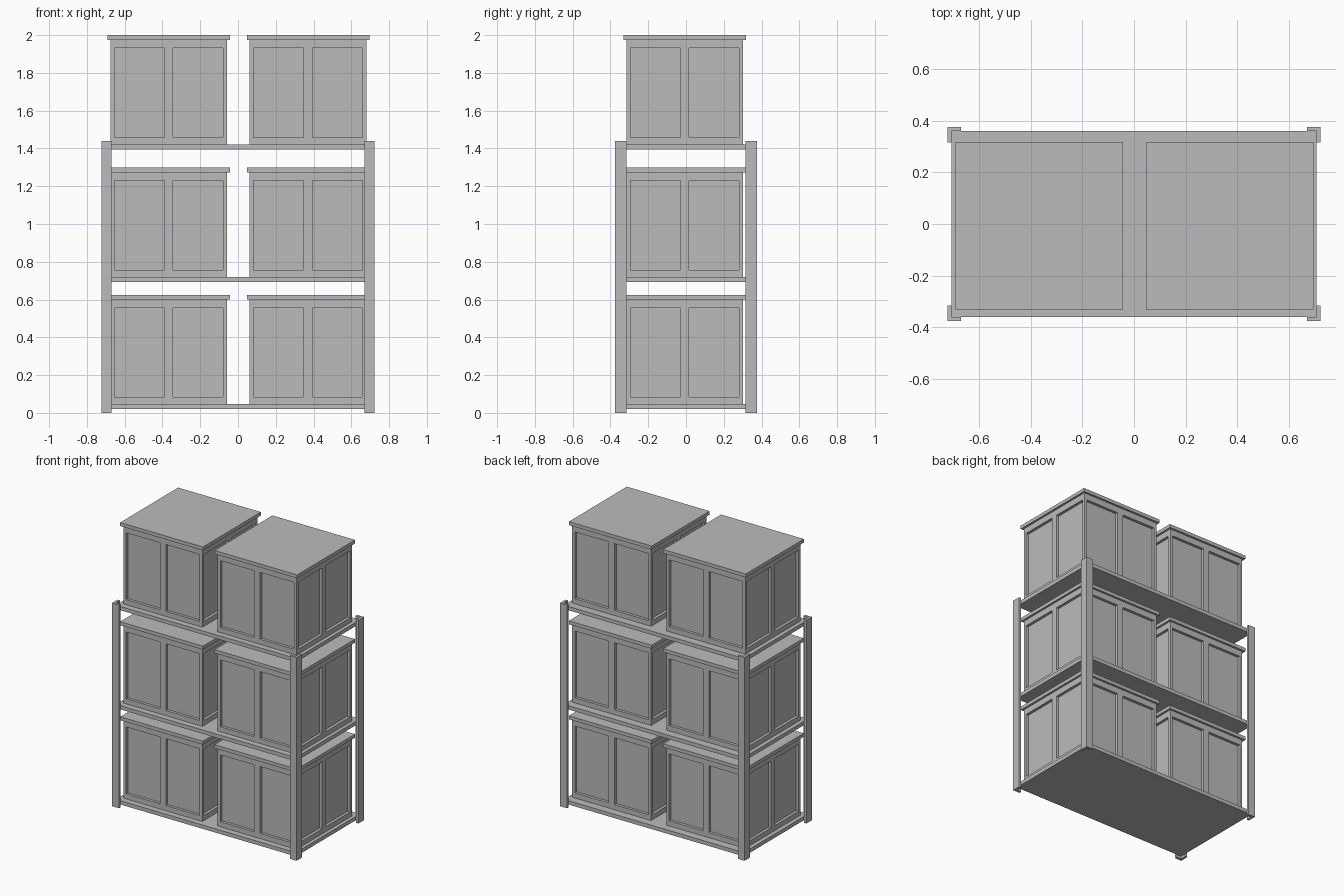
import bpy
import bmesh
from mathutils import Matrix, Vector

cube = bpy.data.objects.get("Cube")
if cube:
    bpy.data.objects.remove(cube, do_unlink=True)

grey = bpy.data.materials.new("warehouse grey")
grey.use_nodes = True
colour = (0.5, 0.5, 0.5, 1)
grey.diffuse_color = colour
grey.node_tree.nodes["Principled BSDF"].inputs["Base Color"].default_value = colour


def box(bm, low, high):
    low, high = Vector(low), Vector(high)
    place = Matrix.Translation((low + high) / 2) @ Matrix.Diagonal((high - low).to_4d())
    place[3][3] = 1
    return bmesh.ops.create_cube(bm, size=1, matrix=place)["verts"]


def finish(bm, name):
    bmesh.ops.recalc_face_normals(bm, faces=bm.faces)
    mesh = bpy.data.meshes.new(name)
    bm.to_mesh(mesh)
    bm.free()
    mesh.materials.append(grey)
    obj = bpy.data.objects.new(name, mesh)
    bpy.context.collection.objects.link(obj)
    return obj


# Rack dimensions
POST_X, POST_Y, POST_TOP = 0.722, 0.376, 1.44
ARM_X, ARM_Y, THICK = 0.053, 0.06, 0.017
SHELF_TOPS = (0.047, 0.72, 1.422)

# Crate dimensions
HALF, LID_HALF = 0.309, 0.324
BODY_HEIGHT, LID_TOP = 0.553, 0.578
PANEL_LOW, PANEL_HIGH = 0.036, 0.509
EDGE, MIDDLE, RECESS = 0.021, 0.023, 0.02


# Corner posts: L-shaped angle section, extruded upwards
def post(name, sx, sy):
    outline = [(0, 0), (ARM_X, 0), (ARM_X, THICK), (THICK, THICK), (THICK, ARM_Y), (0, ARM_Y)]
    bm = bmesh.new()
    verts = [bm.verts.new((sx * (POST_X - x), sy * (POST_Y - y), 0)) for x, y in outline]
    base = bm.faces.new(verts)
    top = bmesh.ops.extrude_face_region(bm, geom=[base], use_keep_orig=True)["geom"]
    bmesh.ops.translate(bm, vec=(0, 0, POST_TOP),
                        verts=[v for v in top if isinstance(v, bmesh.types.BMVert)])
    finish(bm, name)


for sx, side in ((1, "left"), (-1, "right")):
    for sy, end in ((-1, "front"), (1, "back")):
        post(f"{end}_{side}_post", sx, sy)

# Shelves fit inside the angle posts
for level, z in zip(("lower", "middle", "upper"), SHELF_TOPS):
    bm = bmesh.new()
    x, y = POST_X - THICK, POST_Y - THICK
    box(bm, (-x, -y, z - 0.027), (x, y, z))
    finish(bm, f"{level}_shelf")


# Crate: core box, framed on four sides with two recessed panels each, and a lid
def crate_mesh():
    bm = bmesh.new()
    core = HALF - RECESS
    box(bm, (-core, -core, 0), (core, core, BODY_HEIGHT))
    for turn in range(4):
        spin = Matrix.Rotation(turn * 1.5707963, 3, "Z")
        parts = [
            ((-HALF, -HALF, 0), (HALF, -core, PANEL_LOW)),
            ((-HALF, -HALF, PANEL_HIGH), (HALF, -core, BODY_HEIGHT)),
            ((-HALF, -HALF, PANEL_LOW), (EDGE - HALF, EDGE - HALF, PANEL_HIGH)),
            ((-MIDDLE, -HALF, PANEL_LOW), (MIDDLE, -core, PANEL_HIGH)),
        ]
        for low, high in parts:
            bmesh.ops.rotate(bm, verts=box(bm, low, high), matrix=spin)
    box(bm, (-LID_HALF, -LID_HALF, BODY_HEIGHT), (LID_HALF, LID_HALF, LID_TOP))
    return bm


for level, z in zip(("lower", "middle", "upper"), SHELF_TOPS):
    for x, side in ((0.371, "left"), (-0.367, "right")):
        crate = finish(crate_mesh(), f"{level}_{side}_crate")
        crate.location = (x, -0.007, z)
